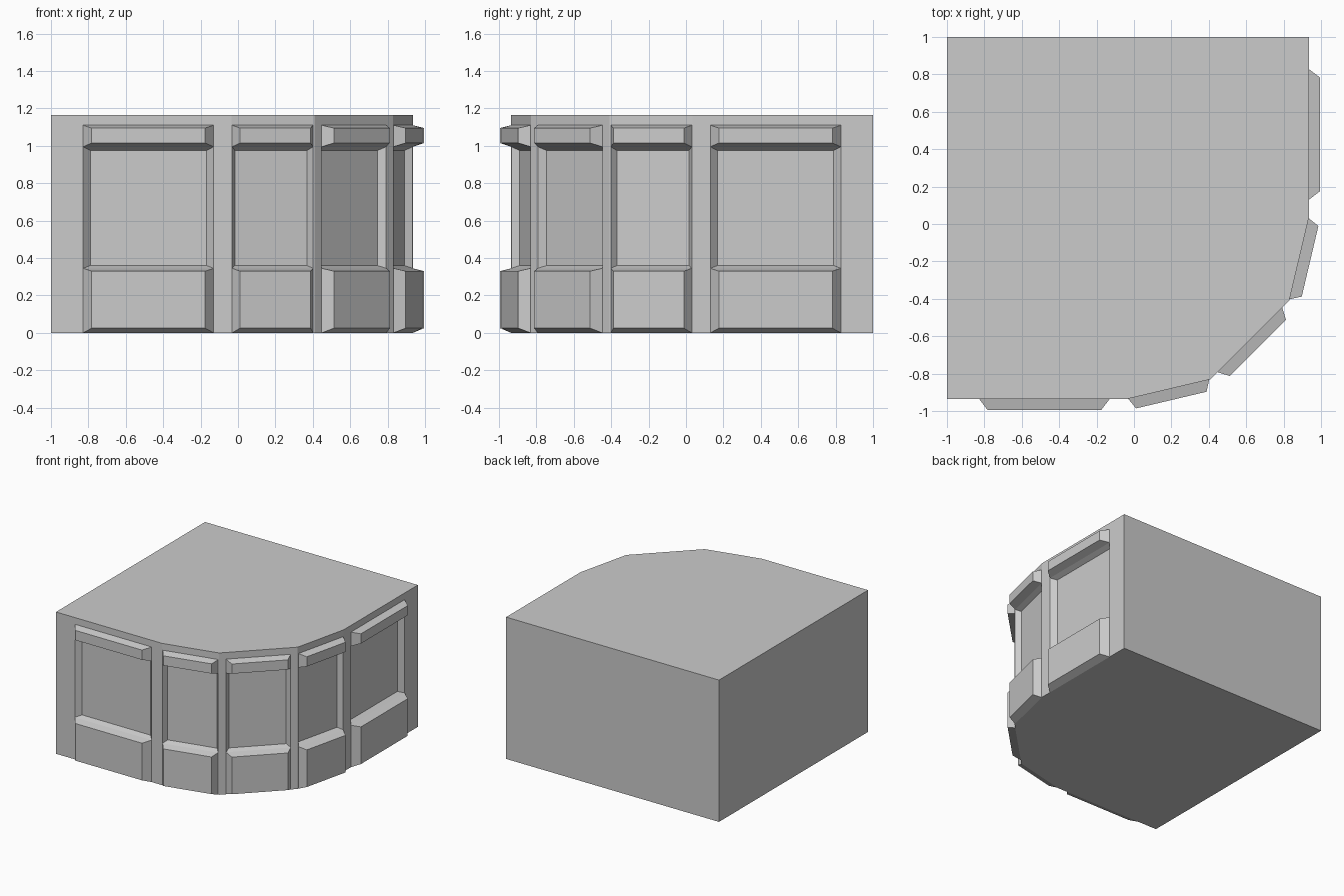
import bpy
import bmesh
from mathutils import Vector

cube = bpy.data.objects.get("Cube")
if cube:
    bpy.data.objects.remove(cube, do_unlink=True)

HEIGHT = 1.165
RECESS_LOW, RECESS_HIGH = 0.345, 0.995
DEPTH = 0.04
OUT = 0.06

grey = bpy.data.materials.new("plain_grey")
grey.use_nodes = True
grey.diffuse_color = (0.6, 0.6, 0.6, 1)
grey.node_tree.nodes["Principled BSDF"].inputs["Base Color"].default_value = (0.6, 0.6, 0.6, 1)

# Footprint, counter-clockwise from the front left corner
corners = [Vector(p) for p in [(-1, -0.935), (-0.035, -0.935), (0.41, -0.83),
                               (0.83, -0.41), (0.935, 0.035), (0.935, 1), (-1, 1)]]

# Panel start and end along each of the first five walls
spans = [(0.172, 0.87), (0.004, 0.449), (0.053, 0.541), (0.008, 0.453), (0.095, 0.793)]


def wall_point(wall, along, out, z):
    a, b = corners[wall], corners[wall + 1]
    d = (b - a).normalized()
    p = a + d * along + Vector((d.y, -d.x)) * out
    return Vector((p.x, p.y, z))


def rect(bm, wall, t0, t1, z0, z1, out):
    pts = [(t0, z0), (t1, z0), (t1, z1), (t0, z1)]
    return [bm.verts.new(wall_point(wall, t, out, z)) for t, z in pts]


def frustum(bm, outer, inner):
    """Sloping sides from the outer rectangle, closed by the inner one."""
    for i in range(4):
        j = (i + 1) % 4
        bm.faces.new((outer[i], outer[j], inner[j], inner[i]))
    bm.faces.new(inner)


def finish(bm, name):
    mesh = bpy.data.meshes.new(name)
    bm.to_mesh(mesh)
    bm.free()
    mesh.materials.append(grey)
    obj = bpy.data.objects.new(name, mesh)
    bpy.context.scene.collection.objects.link(obj)


# Body: top, bottom, two plain walls and five walls with sunk panels
bm = bmesh.new()
low = [bm.verts.new((p.x, p.y, 0)) for p in corners]
high = [bm.verts.new((p.x, p.y, HEIGHT)) for p in corners]
bm.faces.new(high)
bm.faces.new(low[::-1])
for i in (5, 6):
    j = (i + 1) % 7
    bm.faces.new((low[i], low[j], high[j], high[i]))

for wall, (t0, t1) in enumerate(spans):
    hole = rect(bm, wall, t0, t1, RECESS_LOW, RECESS_HIGH, 0)
    edge = (low[wall], low[wall + 1], high[wall + 1], high[wall])
    for i in range(4):
        j = (i + 1) % 4
        bm.faces.new((edge[i], edge[j], hole[j], hole[i]))
    slope = (t1 - t0) * 0.055
    sunk = rect(bm, wall, t0 + slope, t1 - slope, RECESS_LOW + 0.015, RECESS_HIGH - 0.02, -DEPTH)
    frustum(bm, hole, sunk)
finish(bm, "body")

# Raised plinth and cornice block on each panel
blocks = [("plinth", 0, RECESS_LOW, 0.025, 0.33),
          ("cornice", RECESS_HIGH, 1.11, 1.015, 1.095)]
places = ["front", "front_corner", "middle_corner", "side_corner", "side"]
for wall, (t0, t1) in enumerate(spans):
    slope = (t1 - t0) * 0.065
    for name, z0, z1, face_low, face_high in blocks:
        bm = bmesh.new()
        back = rect(bm, wall, t0, t1, z0, z1, 0)
        front = rect(bm, wall, t0 + slope, t1 - slope, face_low, face_high, OUT)
        frustum(bm, back, front)
        bm.faces.new(back[::-1])
        finish(bm, places[wall] + "_" + name)
